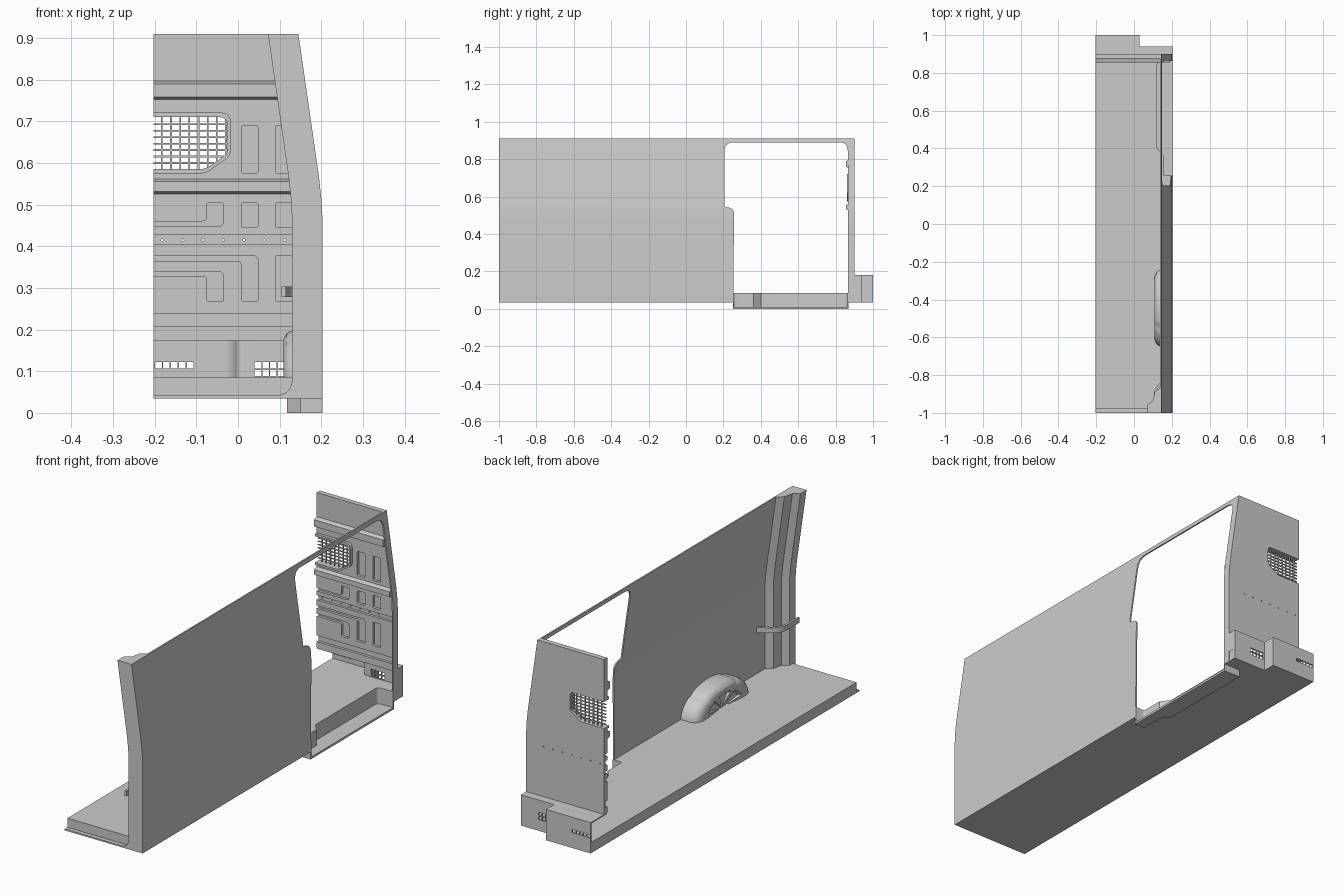
import bpy, bmesh, math
from mathutils import Vector

if "Cube" in bpy.data.objects:
    bpy.data.objects.remove(bpy.data.objects["Cube"])

L = -0.203                                            # open left edge of the section
PROFILE = [(0.035, 0.203), (0.46, 0.203), (0.51, 0.2005), (0.57, 0.194), (0.91, 0.145)]

def wx(z):
    """outer x of the body side at height z"""
    for (z0, x0), (z1, x1) in zip(PROFILE, PROFILE[1:]):
        if z <= z1:
            return x0 + (x1 - x0) * (z - z0) / (z1 - z0)
    return PROFILE[-1][1]

def side(z0, z1, inset=0.0):
    zs = [z0] + [z for z, _ in PROFILE if z0 < z < z1] + [z1]
    return [(wx(z) - inset, z) for z in zs]

def rounded(pts, n=6):
    """points (u, v[, radius]) -> outline with filleted corners"""
    out = []
    for i, p in enumerate(pts):
        c = Vector(p[:2])
        if len(p) < 3:
            out.append(c)
            continue
        a = c + (Vector(pts[i - 1][:2]) - c).normalized() * p[2]
        b = c + (Vector(pts[(i + 1) % len(pts)][:2]) - c).normalized() * p[2]
        for k in range(n + 1):
            t = k / n
            out.append(a * (1 - t) ** 2 + c * 2 * t * (1 - t) + b * t * t)
    return out

def rect(u0, u1, v0, v1, r=None):
    e = () if r is None else (r,)
    return [(u0, v0) + e, (u1, v0) + e, (u1, v1) + e, (u0, v1) + e]

def finish(name, bm):
    bmesh.ops.remove_doubles(bm, verts=bm.verts, dist=1e-5)
    bmesh.ops.recalc_face_normals(bm, faces=bm.faces)
    me = bpy.data.meshes.new(name)
    bm.to_mesh(me)
    bm.free()
    ob = bpy.data.objects.new(name, me)
    bpy.context.collection.objects.link(ob)
    return ob

def plate(name, loops, axis, a, b):
    """fill outlines (inner loops are holes) and extrude from a to b along axis"""
    cu = bpy.data.curves.new(name, 'CURVE')
    cu.dimensions, cu.fill_mode, cu.extrude = '2D', 'BOTH', abs(b - a) / 2
    for loop in loops:
        pts = rounded(loop)
        sp = cu.splines.new('POLY')
        sp.points.add(len(pts) - 1)
        for q, p in zip(sp.points, pts):
            q.co = (p[0], p[1], 0, 1)
        sp.use_cyclic_u = True
    tmp = bpy.data.objects.new("tmp", cu)
    bpy.context.collection.objects.link(tmp)
    bpy.context.view_layer.update()
    me = bpy.data.meshes.new_from_object(tmp)
    bm = bmesh.new()
    bm.from_mesh(me)
    bpy.data.objects.remove(tmp)
    c = (a + b) / 2
    for v in bm.verts:
        u, w, h = v.co
        v.co = {'x': (c + h, u, w), 'y': (u, c - h, w), 'z': (u, w, c + h)}[axis]
    return finish(name, bm)

def loft(name, rings):
    bm = bmesh.new()
    vs = [[bm.verts.new(p) for p in r] for r in rings]
    for r0, r1 in zip(vs, vs[1:]):
        for i in range(len(r0)):
            j = (i + 1) % len(r0)
            bm.faces.new((r0[i], r0[j], r1[j], r1[i]))
    bm.faces.new(vs[0])
    bm.faces.new(vs[-1])
    return finish(name, bm)

# floor slab with the doorway cutout, and the rear sill with rounded corner
STEP = [(0.203, 0.25), (0.15, 0.25), (0.15, 0.36), (0.118, 0.40), (0.118, 0.87), (0.203, 0.87)]
plate("floor", [[(L, -0.98), (0.2, -0.98), (0.2, 0.25)] + STEP[1:5] +
                [(0.2, 0.87), (0.203, 0.94), (0.03, 0.94), (0.03, 1.0), (L, 1.0)]], 'z', 0.035, 0.085)
plate("rear_sill", [[(L, 0.035), (0.203, 0.035), (0.203, 0.09), (0.13, 0.09),
                     (0.13, 0.042, 0.042), (L, 0.042)]], 'y', -1.0, -0.98)

# side door step: tread and surrounding riser
plate("step_tread", [STEP], 'z', 0.0, 0.01)
inner = [(0.203, 0.256), (0.155, 0.256, 0.01), (0.155, 0.362), (0.123, 0.402),
         (0.123, 0.864, 0.02), (0.203, 0.864)]
plate("step_riser", [STEP + inner[::-1]], 'z', 0.01, 0.085)

# body side with door opening
wall = plate("side_wall", [side(0.035, 0.91) + side(0.035, 0.91, 0.007)[::-1]], 'y', -1.0, 0.9)
cutter = plate("door_cutter", [[(0.252, -0.05), (0.865, -0.05), (0.865, 0.89, 0.045),
                                (0.205, 0.89, 0.05), (0.205, 0.543, 0.015),
                                (0.257, 0.543, 0.04)]], 'x', 0.0, 0.4)
mod = wall.modifiers.new("door", 'BOOLEAN')
mod.operation, mod.object, mod.solver = 'DIFFERENCE', cutter, 'EXACT'
bpy.context.view_layer.update()
wall.data = bpy.data.meshes.new_from_object(wall.evaluated_get(bpy.context.evaluated_depsgraph_get()))
wall.modifiers.clear()
bpy.data.objects.remove(cutter)

# rear pillar following the body side
SECTION = [(0, -1), (0.073, -1), (0.073, -0.955), (0.045, -0.935), (0.035, -0.89), (0.004, -0.865), (0, -0.865)]
loft("rear_pillar", [[(wx(z) - d, y, z) for d, y in SECTION] for z, _ in PROFILE])

# bar wrapped round the pillar
plate("pillar_bar", [[(0.197, -0.805), (0.105, -0.86, 0.05), (0.105, -0.995), (0.115, -0.995),
                      (0.115, -0.865, 0.05), (0.197, -0.82)]], 'z', 0.278, 0.303)

# bulkhead: back sheet with window and bolt holes, then raised front panels with recesses
WINDOW = [(L, 0.71), (-0.025, 0.71, 0.02), (-0.025, 0.622, 0.012), (-0.08, 0.585, 0.012), (L, 0.585)]
bolts = [[(-0.182 + 0.049 * i + 0.003 * math.cos(k * math.pi / 4), 0.415 + 0.003 * math.sin(k * math.pi / 4))
          for k in range(8)] for i in range(7)]
plate("bulkhead_back", [[(L, 0.18)] + side(0.18, 0.91) + [(L, 0.91)] + WINDOW] + bolts, 'y', 0.888, 0.9)

def elbow(x0, x1, zt, zb, zend):
    """L-shaped recess open on the left edge, listed downwards"""
    if zend > zt:
        return [(L, zt), (x0, zt, 0.01), (x0, zend, 0.007), (x1, zend, 0.007), (x1, zb, 0.015), (L, zb)]
    return [(L, zt), (x1, zt, 0.015), (x1, zend, 0.007), (x0, zend, 0.007), (x0, zb, 0.01), (L, zb)]

upper_left = WINDOW + elbow(-0.075, -0.035, 0.46, 0.447, 0.505)
lower_left = elbow(0.008, 0.048, 0.378, 0.365, 0.267) + elbow(-0.075, -0.035, 0.34, 0.328, 0.267)
panels = [(0.427, 0.91, upper_left, [(0.575, 0.69, 0.008), (0.575, 0.69, 0.09),
                                     (0.445, 0.505, 0.008), (0.445, 0.505, 0.09)]),
          (0.237, 0.405, lower_left, [(0.267, 0.378, 0.09)]),
          (0.18, 0.208, [], [])]
for i, (z0, z1, left, holes) in enumerate(panels):
    plate(f"bulkhead_panel_{i}", [[(L, z0)] + side(z0, z1, 0.005) + [(L, z1)] + left] +
          [rect(x, x + 0.04, a, b, 0.007) for a, b, x in holes], 'y', 0.876, 0.888)

# bulkhead stiffening ribs
for i, z in enumerate((0.752, 0.525)):
    h = 0.045 if i == 0 else 0.037
    plate(f"bulkhead_rib_{i}", [[(0.877, z), (0.856, z + 0.006), (0.856, z + h - 0.007), (0.877, z + h)]],
          'x', L, wx(z + h) - 0.004)

# window rim and wire mesh
plate("window_rim", [[(L, 0.721), (-0.017, 0.721, 0.025), (-0.017, 0.618, 0.014),
                      (-0.077, 0.575, 0.014), (L, 0.575)] + WINDOW[::-1]], 'y', 0.862, 0.877)
for i in range(8):
    x = -0.183 + 0.022 * i
    zlo = 0.585 if x < -0.08 else 0.585 + (x + 0.08) * 0.67
    plate(f"mesh_upright_{i}", [rect(x - 0.002, x + 0.002, zlo, 0.71)], 'y', 0.884, 0.89)
for i in range(7):
    z = 0.6 + 0.0155 * i
    xhi = -0.025 if z > 0.622 else -0.08 + (z - 0.585) * 1.49
    plate(f"mesh_crossbar_{i}", [rect(L, xhi, z - 0.002, z + 0.002)], 'y', 0.883, 0.889)

# vent box behind the bulkhead foot
left_vents = [rect(-0.199 + 0.019 * i, -0.183 + 0.019 * i, 0.107, 0.122) for i in range(5)]
right_vents = [rect(0.04 + 0.0185 * i, 0.056 + 0.0185 * i, z, z + 0.015)
               for i in range(4) for z in (0.088, 0.107)]
plate("box_back_left", [rect(L, 0.03, 0.085, 0.18)] + left_vents, 'y', 0.993, 1.0)
plate("box_back_right", [rect(0.025, 0.203, 0.085, 0.18)] + right_vents, 'y', 0.933, 0.94)
plate("box_corner", [[(-0.035, 0.995), (0.03, 0.995), (0.03, 0.934), (0.0, 0.934, 0.015),
                      (-0.012, 0.985, 0.02)]], 'z', 0.085, 0.18)
plate("box_side", [rect(0.89, 0.94, 0.085, 0.18)], 'x', 0.196, 0.203)
plate("box_top", [[(L, 0.878), (0.203, 0.878), (0.203, 0.94), (0.03, 0.94), (0.03, 1.0), (L, 1.0)]],
      'z', 0.174, 0.18)

# wheel arch: rounded shell with raised segments and a recessed inner face
CROSS = [(0.198, 1.0), (0.15, 1.0), (0.13, 0.97), (0.117, 0.91), (0.109, 0.8),
         (0.109, 0.62), (0.122, 0.56), (0.126, 0.0)]
bm = bmesh.new()
N = 60
grid = []
for i in range(N + 1):
    t = math.pi * i / N
    bump = 0.96 + 0.04 * min(1.0, 3 * abs(math.sin(2.5 * t + 0.6)))
    row = []
    for x, s in CROSS:
        k = s * (bump if s > 0.7 else 1)
        spoke = 0.012 if 0 < s < 0.6 and (i // 6) % 3 == 0 else 0
        row.append(bm.verts.new((x - spoke, -0.445 - 0.205 * k * math.cos(t), 0.08 + 0.122 * k * math.sin(t))))
    grid.append(row)
for r0, r1 in zip(grid, grid[1:]):
    for j in range(len(CROSS) - 1):
        bm.faces.new((r0[j], r1[j], r1[j + 1], r0[j + 1]))
finish("wheel_arch", bm)

# smooth the rounded parts, keep edges sharp
for ob in bpy.context.collection.objects:
    ob.select_set(True)
    bpy.context.view_layer.objects.active = ob
bpy.ops.object.shade_smooth_by_angle(angle=math.radians(30))
